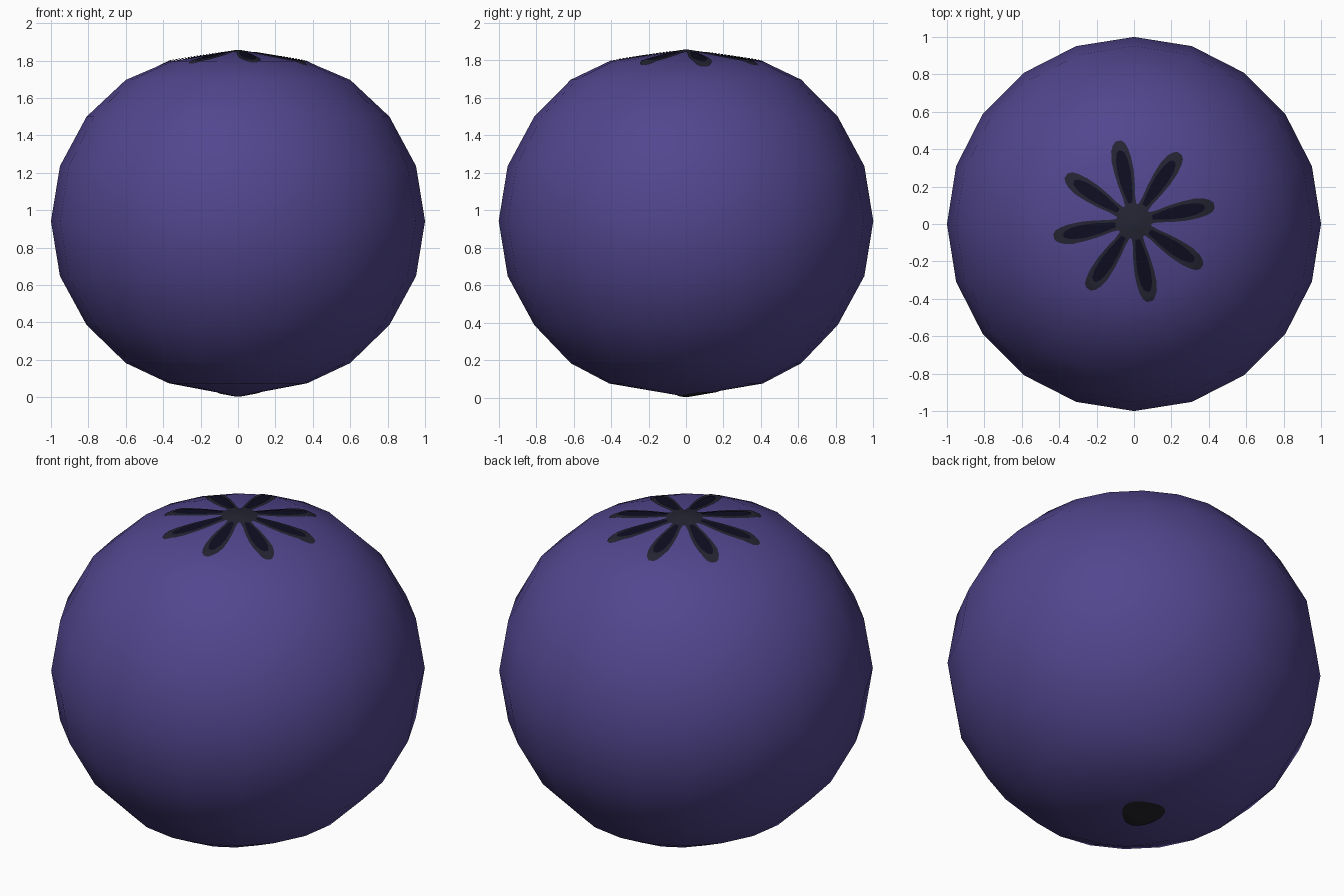
import bpy, bmesh, math
from mathutils import Vector
from mathutils.bvhtree import BVHTree

if "Cube" in bpy.data.objects:
    bpy.data.objects.remove(bpy.data.objects["Cube"])


def material(name, r, g, b):
    m = bpy.data.materials.new(name)
    m.diffuse_color = (r, g, b, 1)
    m.use_nodes = True
    m.node_tree.nodes["Principled BSDF"].inputs["Base Color"].default_value = m.diffuse_color
    return m


SKIN = material("blue violet skin", 0.084, 0.061, 0.27)
GREY = material("dark grey crown", 0.018, 0.018, 0.033)
NAVY = material("deep navy hollow", 0.004, 0.004, 0.015)
SCAR = material("charcoal stem scar", 0.018, 0.017, 0.024)


def finish(name, bm, mat):
    me = bpy.data.meshes.new(name)
    bm.to_mesh(me)
    me.materials.append(mat)
    me.shade_smooth()
    ob = bpy.data.objects.new(name, me)
    bpy.context.collection.objects.link(ob)
    return ob


# berry body: 20-sided rings (x radius, y radius, z) between two poles
RINGS = [(0.37, 0.41, 0.075), (0.6, 0.615, 0.183), (0.81, 0.81, 0.387),
         (0.952, 0.952, 0.648), (1, 1, 0.942), (0.952, 0.952, 1.236),
         (0.81, 0.81, 1.5), (0.6, 0.615, 1.697), (0.37, 0.41, 1.795)]
N = 20
body = bmesh.new()
rings = [[body.verts.new((rx * math.cos(math.tau * i / N), ry * math.sin(math.tau * i / N), z))
          for i in range(N)] for rx, ry, z in RINGS]
south = body.verts.new((0, 0, 0.005))
north = body.verts.new((0, 0, 1.855))
for i in range(N):
    j = (i + 1) % N
    body.faces.new((south, rings[0][j], rings[0][i]))
    body.faces.new((north, rings[-1][i], rings[-1][j]))
    for a, b in zip(rings, rings[1:]):
        body.faces.new((a[i], a[j], b[j], b[i]))
body.normal_update()
tree = BVHTree.FromBMesh(body)
finish("berry_body", body, SKIN)


def on_surface(x, y, lift, side=1):
    """Point just above (side 1) or below (side -1) the berry skin."""
    hit = tree.ray_cast(Vector((x, y, 3 * side)), Vector((0, 0, -side)))[0]
    return (x, y, hit.z + lift * side)


def disc(bm, cx, cy, radius, lift, side=1, n=24, steps=4):
    """Thin round patch; radius is a function of angle."""
    mid = bm.verts.new(on_surface(cx, cy, lift, side))
    prev = None
    for k in range(1, steps + 1):
        ring = []
        for i in range(n):
            a = math.tau * i / n * side
            r = radius(a) * k / steps
            ring.append(bm.verts.new(on_surface(cx + r * math.cos(a), cy + r * math.sin(a), lift, side)))
        for i in range(n):
            j = (i + 1) % n
            if prev:
                bm.faces.new((prev[i], ring[i], ring[j], prev[j]))
            else:
                bm.faces.new((mid, ring[i], ring[j]))
        prev = ring


def petal(bm, angle, stations, lift, across=6):
    """Thin petal patch; stations are (distance, low edge, high edge)."""
    ca, sa = math.cos(angle), math.sin(angle)
    prev = None
    for s, t in zip(stations, stations[1:] + [None]):
        for f in ((0, 0.5) if t else (0,)):
            d, lo, hi = [p + (q - p) * f for p, q in zip(s, t or s)]
            row = []
            for i in range(across + 1):
                w = lo + (hi - lo) * i / across
                row.append(bm.verts.new(on_surface(d * ca - w * sa, 0.015 + d * sa + w * ca, lift)))
            if prev:
                for i in range(across):
                    bm.faces.new((prev[i], row[i], row[i + 1], prev[i + 1]))
            prev = row


# crown on top: eight petals with a grey rim and navy hollow
OUTER = [(0.07, -0.03, 0.03), (0.13, -0.033, 0.033), (0.2, -0.045, 0.045),
         (0.27, -0.053, 0.052), (0.34, -0.053, 0.054), (0.39, -0.046, 0.045),
         (0.42, -0.036, 0.03), (0.437, -0.018, 0.012)]
INNER = [(0.1, -0.012, 0.012), (0.14, -0.02, 0.02), (0.2, -0.03, 0.03),
         (0.27, -0.036, 0.035), (0.33, -0.033, 0.031), (0.37, -0.022, 0.02),
         (0.385, -0.008, 0.008)]
rim, hollow = bmesh.new(), bmesh.new()
disc(rim, 0, 0.015, lambda a: 0.095, 0.004)
for k in range(8):
    ang = math.radians(11.5 + 45 * k)
    petal(rim, ang, OUTER, 0.004)
    petal(hollow, ang, INNER, 0.007)
finish("crown_rim", rim, GREY)
finish("crown_hollows", hollow, NAVY)

# stem scar underneath: slightly irregular round patch
scar = bmesh.new()
disc(scar, 0.0, 0.07, lambda a: 0.115 + 0.008 * math.sin(3 * a + 1), 0.004, side=-1)
finish("stem_scar", scar, SCAR)
